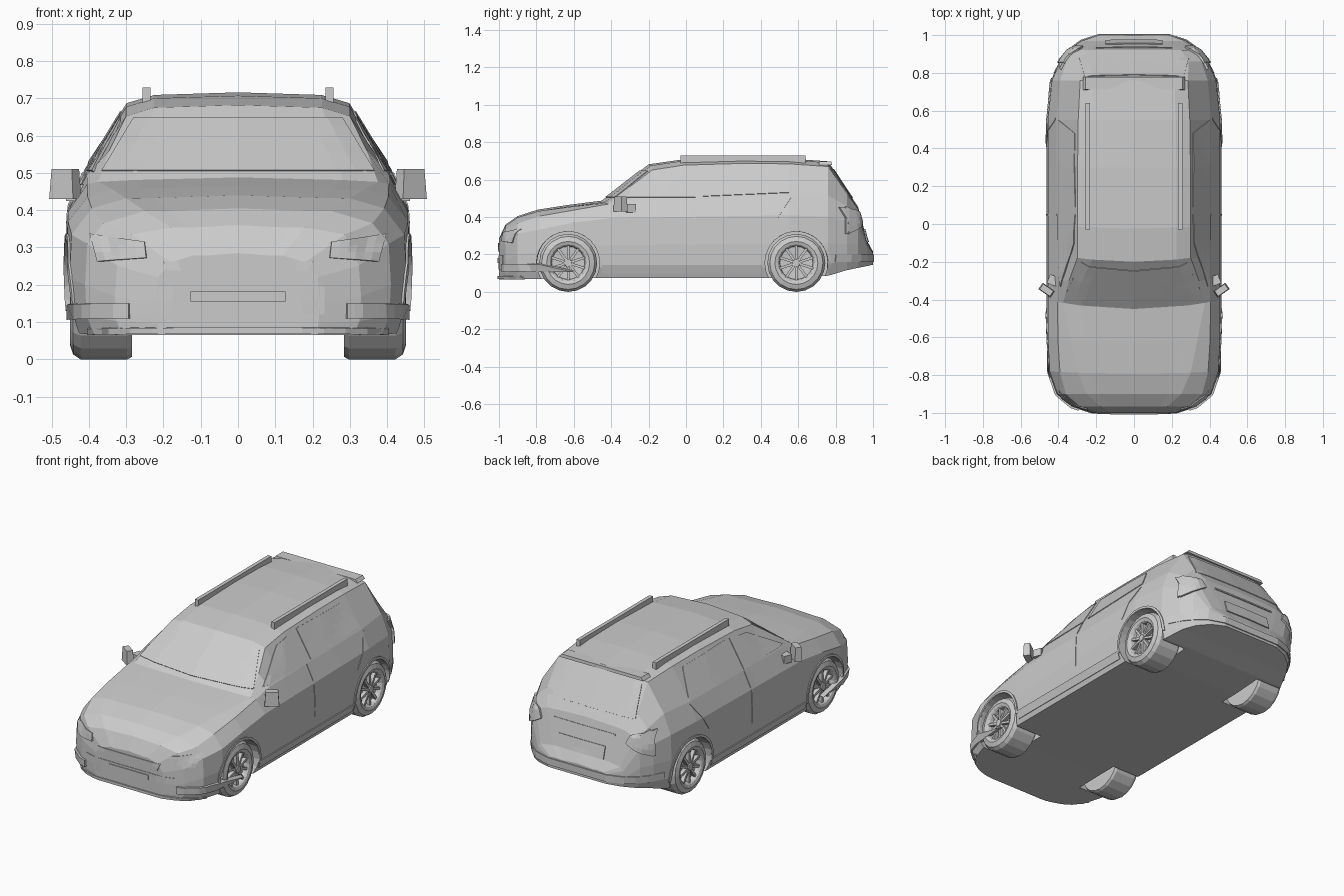
import bpy, bmesh
from math import sin, cos, pi, radians
from mathutils import Vector, Matrix
from mathutils.bvhtree import BVHTree

if "Cube" in bpy.data.objects:
    bpy.data.objects.remove(bpy.data.objects["Cube"])

AXLES = (-0.63, 0.59)
WHEEL_R = 0.155


def add(name, bm):
    bmesh.ops.recalc_face_normals(bm, faces=bm.faces)
    mesh = bpy.data.meshes.new(name)
    bm.to_mesh(mesh)
    bm.free()
    ob = bpy.data.objects.new(name, mesh)
    bpy.context.collection.objects.link(ob)
    return ob


def lerp(knots, y):
    if y <= knots[0][0]:
        return knots[0][1]
    for (a, p), (b, q) in zip(knots, knots[1:]):
        if y <= b:
            return p + (q - p) * (y - a) / (b - a)
    return knots[-1][1]


# Body design curves along y
STATIONS = (-1, -.965, -.9, -.78, -.6, -.40, -.28, -.15, 0, .3, .55, .76, .86, .92, .97, 1)
WIDTH = ((-1, .22), (-.965, .33), (-.9, .41), (-.78, .452), (-.6, .462), (.6, .462),
         (.76, .44), (.86, .395), (.92, .35), (.97, .28), (1, .19))
TOP = ((-1, .285), (-.965, .36), (-.9, .405), (-.78, .44), (-.6, .465), (-.4, .488), (-.15, .682),
       (0, .707), (.3, .716), (.55, .713), (.76, .698), (.86, .545), (.92, .455), (.97, .27), (1, .215))
BELT = ((-1, .26), (-.965, .335), (-.9, .365), (-.78, .405), (-.4, .47), (-.28, .495),
        (.76, .515), (.86, .46), (.92, .415), (.97, .25), (1, .208))
WAIST = ((-1, .22), (-.9, .31), (-.6, .37), (-.4, .395), (.6, .41), (.8, .4), (.92, .35), (.97, .23), (1, .2))
BELT_IN = ((-1, .04), (-.78, .06), (.76, .05), (1, .02))
EDGE_X = ((-1, .12), (-.965, .18), (-.9, .25), (-.78, .30), (-.4, .375), (-.28, .345),
          (-.15, .3), (.5, .298), (.76, .285), (.86, .29), (.92, .25), (1, .13))
EDGE_DROP = ((-1, .006), (-.4, .012), (-.15, .03), (.76, .028), (.92, .012), (1, .004))
BOTTOM = ((-1, .065), (-.6, .073), (.72, .073), (.83, .11), (1, .145))
BOW = ((-.9, 0), (-.4, .05), (-.15, .05), (.15, 0))


def section(y):
    w, t, zb, zm, e = (lerp(k, y) for k in (WIDTH, TOP, BOTTOM, WAIST, EDGE_X))
    half = [(w * .94, zb), (w - .004, zb + .2 * (zm - zb)), (w, zb + .55 * (zm - zb)),
            (w - .006, zm), (w - lerp(BELT_IN, y), lerp(BELT, y)),
            (e, t - lerp(EDGE_DROP, y)), (e * .75, t - .007)]
    pts = half + [(0, t)] + [(-x, z) for x, z in reversed(half)]
    return [(x, y - lerp(BOW, y) * (1 - (x / .465) ** 2), z) for x, z in pts]


# Main body loft
bm = bmesh.new()
rings = [[bm.verts.new(p) for p in section(y)] for y in STATIONS]
n = len(rings[0])
for a, b in zip(rings, rings[1:]):
    for i in range(n):
        j = (i + 1) % n
        bm.faces.new((a[i], a[j], b[j], b[i]))
bm.faces.new(rings[0])
bm.faces.new(rings[-1])
bmesh.ops.recalc_face_normals(bm, faces=bm.faces)
tree = BVHTree.FromBMesh(bm)
body = add("body", bm)

# Wheel wells
for y in AXLES:
    for s in (-1, 1):
        bm = bmesh.new()
        bmesh.ops.create_cone(bm, cap_ends=True, segments=24, radius1=.168, radius2=.168, depth=.34,
                              matrix=Matrix.Translation((s * .43, y, WHEEL_R)) @ Matrix.Rotation(pi / 2, 4, 'Y'))
        cutter = add("well_cutter", bm)
        mod = body.modifiers.new("well", 'BOOLEAN')
        mod.operation, mod.solver, mod.object = 'DIFFERENCE', 'EXACT', cutter
        bpy.context.view_layer.objects.active = body
        bpy.ops.object.modifier_apply(modifier=mod.name)
        bpy.data.objects.remove(cutter)


RAYS = {'side': (lambda u, v: (2, u, v), (-1, 0, 0)),
        'front': (lambda u, v: (u, -2, v), (0, 1, 0)),
        'back': (lambda u, v: (u, 2, v), (0, -1, 0))}


def patch(name, view, shape, off=.004, nu=8, nv=4, mirror=False):
    """Raised panel: a quad (or mapping) projected on to the body, then thickened."""
    if not callable(shape):
        a, b, c, d = (Vector(p) for p in shape)
        shape = lambda u, v: a.lerp(b, u).lerp(d.lerp(c, u), v)
    start, ray = RAYS[view]
    bm = bmesh.new()
    grid = []
    for i in range(nu + 1):
        row = []
        for j in range(nv + 1):
            o = Vector(start(*shape(i / nu, j / nv)))
            hit = tree.ray_cast(o, Vector(ray))[0]
            row.append(bm.verts.new(hit or tree.find_nearest(o + 1.5 * Vector(ray))[0]))
        grid.append(row)
    for p, q in zip(grid, grid[1:]):
        for j in range(nv):
            bm.faces.new((p[j], p[j + 1], q[j + 1], q[j]))
    ob = add(name, bm)
    mod = ob.modifiers.new("thick", 'SOLIDIFY')
    mod.thickness, mod.offset = 2 * off, 0
    if mirror:
        ob.modifiers.new("mirror", 'MIRROR')
    return ob


def rect(u0, u1, v0, v1):
    return ((u0, v0), (u1, v0), (u1, v1), (u0, v1))


def box(name, loc, size, rot_z=0, taper=1, mirror=True):
    bm = bmesh.new()
    bmesh.ops.create_cube(bm, size=1)
    for v in bm.verts:
        if v.co.z > 0:
            v.co.x *= taper
            v.co.y *= taper
    bmesh.ops.transform(bm, verts=bm.verts, matrix=Matrix.Translation(loc)
                        @ Matrix.Rotation(radians(rot_z), 4, 'Z') @ Matrix.Diagonal((*size, 1)))
    ob = add(name, bm)
    if mirror:
        ob.modifiers.new("mirror", 'MIRROR')
    return ob


# Glass
patch("windscreen", 'front', ((-.365, .505), (.365, .505), (.28, .645), (-.28, .645)), nu=14, nv=6)
patch("rear_window", 'back', ((-.29, .50), (.29, .50), (.26, .655), (-.26, .655)), nu=12, nv=6)
patch("front_side_window", 'side', ((-.33, .505), (.05, .505), (.05, .662), (-.10, .64)), mirror=True)
patch("rear_side_window", 'side', ((.09, .51), (.55, .53), (.48, .66), (.09, .665)), mirror=True)

# Doors and sills
patch("door_seam", 'side', rect(.045, .053, .21, .5), .003, 1, 8, True)
patch("rear_door_seam", 'side', ((.44, .33), (.448, .33), (.56, .5), (.552, .5)), .003, 1, 6, True)
patch("sill_strip", 'side', rect(-.45, .41, .10, .145), .005, 8, 1, True)

# Wheel arch lips
for label, y in zip(("front", "rear"), AXLES):
    def arc(u, v, y=y):
        ang = radians(-8 + 196 * u)
        r = .168 + .014 * v
        return y + r * cos(ang), WHEEL_R + r * sin(ang)
    patch(label + "_arch_lip", 'side', arc, .006, 18, 1, True)

# Front end
patch("headlight", 'front', ((.245, .272), (.375, .262), (.395, .335), (.25, .315)), .006, 6, 3, True)
patch("grille", 'front', ((-.18, .215), (.18, .215), (.2, .262), (-.2, .262)), .004, 10, 2)
patch("lower_intake", 'front', rect(-.29, .29, .12, .195), .003, 10, 2)
patch("front_plate", 'front', rect(-.128, .128, .155, .182), .008, 4, 1)
patch("bumper_corner", 'front', rect(.29, .449, .11, .15), .012, 8, 1, True)
patch("front_lip", 'front', rect(-.40, .40, .069, .085), .007, 14, 1)

# Rear end
patch("tail_light", 'back', ((.27, .38), (.39, .31), (.385, .45), (.29, .425)), .012, 6, 4, True)
patch("tail_light_side", 'side', ((.85, .31), (.90, .33), (.90, .43), (.85, .455)), .012, 3, 4, True)
patch("rear_plate", 'back', rect(-.15, .15, .265, .335), .006, 8, 3)
patch("tailgate_trim", 'back', rect(-.2, .2, .40, .41), .005, 8, 1)
patch("rear_bumper_strip", 'back', rect(-.42, .42, .16, .20), .006, 18, 1)
box("spoiler", (0, .745, .688), (.54, .07, .018), taper=.95, mirror=False)

# Roof rails and mirrors
box("roof_rail", (.245, .305, .709), (.022, .67, .04))
box("mirror_head", (.463, -.35, .47), (.078, .04, .08), 35, .85)
box("mirror_foot", (.425, -.30, .447), (.06, .05, .045), 20)

# Wheels
bm = bmesh.new()
SEG = 20
TIRE = ((-.083, .09), (-.083, .148), (-.07, .155), (.055, .155), (.075, .142), (.084, .115),
        (.078, .098), (.07, .092), (.05, .088), (.045, 0.02))
loops = [[bm.verts.new((x, r * cos(2 * pi * k / SEG), r * sin(2 * pi * k / SEG))) for k in range(SEG)]
         for x, r in TIRE]
for a, b in zip(loops, loops[1:]):
    for k in range(SEG):
        m = (k + 1) % SEG
        bm.faces.new((a[k], a[m], b[m], b[k]))
bm.faces.new(loops[0])
bm.faces.new(loops[-1])
for k in range(10):
    bmesh.ops.create_cube(bm, size=1, matrix=Matrix.Rotation(2 * pi * k / 10, 4, 'X')
                          @ Matrix.Translation((.06, 0, .055)) @ Matrix.Diagonal((.022, .014, .076, 1)))
bmesh.ops.create_cone(bm, cap_ends=True, segments=12, radius1=.024, radius2=.02, depth=.035,
                      matrix=Matrix.Translation((.06, 0, 0)) @ Matrix.Rotation(pi / 2, 4, 'Y'))
wheel = add("front_right_wheel", bm)
for label, y in zip(("front", "rear"), AXLES):
    for side, s in (("right", 1), ("left", -1)):
        name = f"{label}_{side}_wheel"
        ob = wheel
        if name != wheel.name:
            ob = bpy.data.objects.new(name, wheel.data)
            bpy.context.collection.objects.link(ob)
        ob.location = (s * .367, y, WHEEL_R)
        ob.rotation_euler.z = 0 if s > 0 else pi
